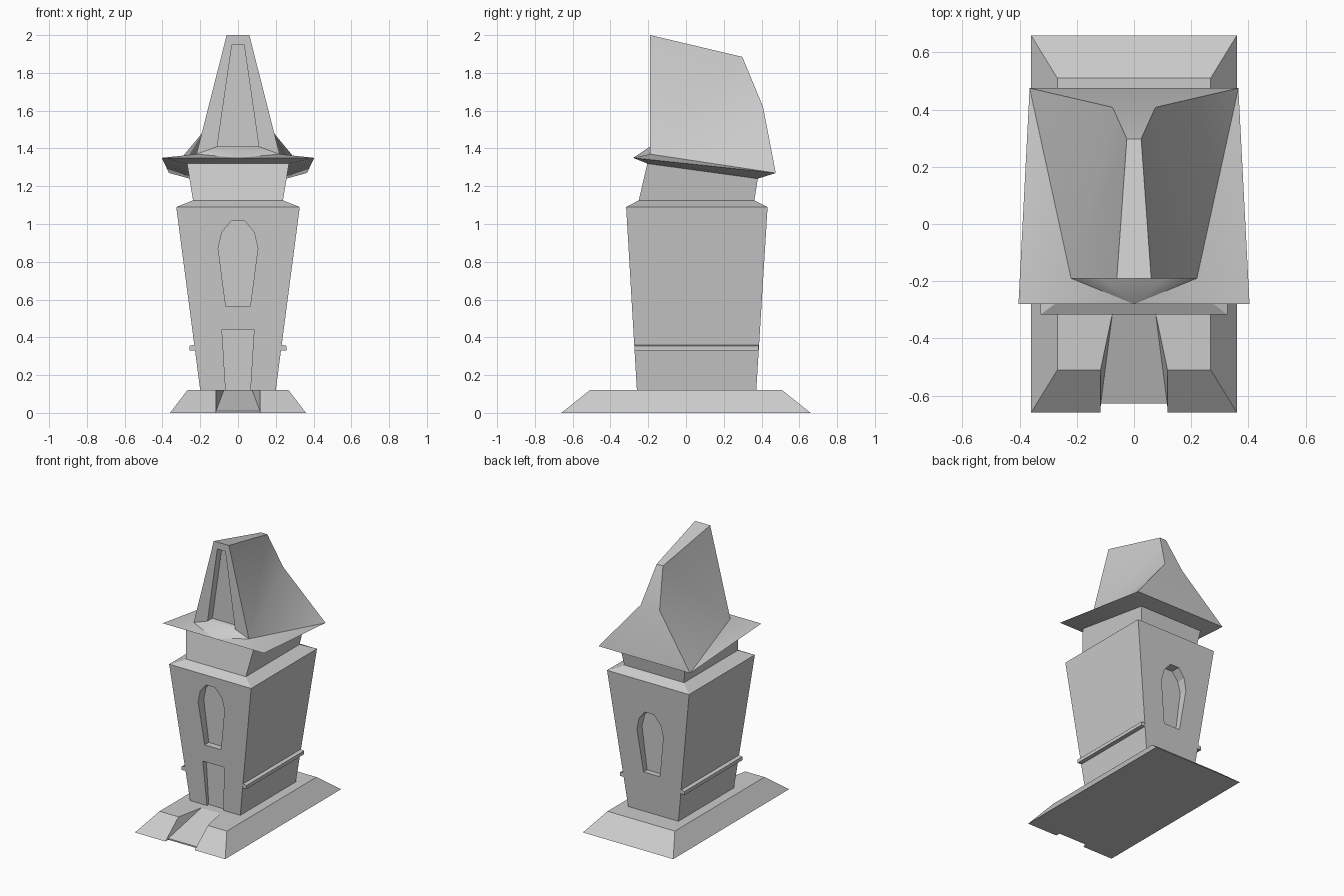
import bpy
import bmesh

default_cube = bpy.data.objects.get("Cube")
if default_cube:
    bpy.data.objects.remove(default_cube, do_unlink=True)

stone = bpy.data.materials.new("plain_grey")
stone.use_nodes = True
GREY = (0.6, 0.6, 0.6, 1)
stone.diffuse_color = GREY
stone.node_tree.nodes["Principled BSDF"].inputs["Base Color"].default_value = GREY


def finish(name, bm):
    bmesh.ops.remove_doubles(bm, verts=bm.verts, dist=0.0001)
    bmesh.ops.recalc_face_normals(bm, faces=bm.faces)
    mesh = bpy.data.meshes.new(name)
    bm.to_mesh(mesh)
    bm.free()
    mesh.materials.append(stone)
    obj = bpy.data.objects.new(name, mesh)
    bpy.context.collection.objects.link(obj)
    return obj


def symmetric(name, points, sides, middles):
    """Capital letters are points at +x, small letters their mirror images.
    Side faces are built twice, middle faces span both halves."""
    bm = bmesh.new()
    verts = {}
    for key, (x, y, z) in points.items():
        verts[key] = bm.verts.new((x, y, z))
        verts[key.lower()] = bm.verts.new((-x, y, z)) if x else verts[key]
    faces = sides.split()
    for face in faces + [f.swapcase() for f in faces] + middles.split():
        bm.faces.new([verts[k] for k in face])
    return finish(name, bm)


def prism(name, half_profile, y0, y1):
    """Extrude a mirrored (x, z) outline from y0 to y1."""
    outline = half_profile + [(-x, z) for x, z in reversed(half_profile)]
    bm = bmesh.new()
    face = bm.faces.new([bm.verts.new((x, y0, z)) for x, z in outline])
    out = bmesh.ops.extrude_face_region(bm, geom=[face])["geom"]
    bmesh.ops.translate(bm, vec=(0, y1 - y0, 0),
                        verts=[v for v in out if isinstance(v, bmesh.types.BMVert)])
    return finish(name, bm)


def carve(target, cutter):
    mod = target.modifiers.new("recess", "BOOLEAN")
    mod.operation = "DIFFERENCE"
    mod.solver = "EXACT"
    mod.object = cutter
    bpy.context.view_layer.update()
    deps = bpy.context.evaluated_depsgraph_get()
    mesh = bpy.data.meshes.new_from_object(target.evaluated_get(deps))
    target.modifiers.clear()
    target.data = mesh
    bpy.data.objects.remove(cutter, do_unlink=True)


# Sloped plinth with an entrance ramp sunk into its front
symmetric("plinth", {
    "A": (0.36, -0.66, 0), "B": (0.36, 0.66, 0),
    "C": (0.268, 0.51, 0.12), "D": (0.268, -0.51, 0.12),
    "E": (0.117, -0.51, 0.12), "F": (0.117, -0.66, 0),
    "G": (0.075, -0.31, 0.12), "H": (0.116, -0.627, 0.01),
    "I": (0.116, -0.627, 0),
}, "ABCD ADEF EGHF FHI", "GHhg HIih CDEGgedc BCcb AFIifabB")

# Tapered tower, chamfered shoulder and flared neck
tower = symmetric("tower", {
    "A": (0.2, -0.26, 0.12), "B": (0.2, 0.372, 0.12),
    "C": (0.327, 0.432, 1.09), "D": (0.327, -0.317, 1.09),
    "E": (0.238, -0.25, 1.125), "F": (0.238, 0.362, 1.125),
    "G": (0.27, -0.205, 1.32), "H": (0.255, 0.38, 1.24),
}, "ABCD DCFE EFHG", "ADda DEed EGge BCcb CFfc FHhf GHhg ABba")

# Arched niches, the back one set lower, and the doorway
arch = [(0.065, 0), (0.105, 0.305), (0.085, 0.39), (0.035, 0.45)]
for name, z, y0, y1 in (("front_niche_cutter", 0.567, -0.5, -0.24),
                        ("back_niche_cutter", 0.412, 0.35, 0.6)):
    carve(tower, prism(name, [(x, h + z) for x, h in arch], y0, y1))
carve(tower, prism("door_cutter", [(0.064, 0.1), (0.085, 0.442)], -0.5, -0.24))

# Narrow ledges along both sides, their tops sloping outward
for name, s in (("left_ledge", 1), ("right_ledge", -1)):
    bm = bmesh.new()
    bmesh.ops.create_cube(bm, size=1)
    for v in bm.verts:
        inner, top = v.co.x < 0, v.co.z > 0
        v.co = (s * (0.2 if inner else 0.258),
                -0.272 if v.co.y < 0 else 0.384,
                (0.365 if inner else 0.355) if top else 0.33)
    finish(name, bm)

# Tilted roof: eaves, front sill, leaning gable recess, swept sides and back
roof = symmetric("roof", {
    "A": (0.404, -0.28, 1.35), "B": (0.365, 0.475, 1.27),
    "C": (0.27, -0.205, 1.32), "D": (0.255, 0.38, 1.24),
    "E": (0.22, -0.19, 1.37), "F": (0.06, -0.19, 2.0),
    "G": (0.025, 0.298, 1.885), "H": (0.075, 0.408, 1.62),
    "I": (0.11, -0.19, 1.41), "J": (0.032, -0.19, 1.95),
    "K": (0.032, -0.135, 1.95), "L": (0.11, -0.135, 1.41),
    "M": (0, -0.28, 1.35),
}, "ABE EBH EHG EGF MAE MEI EFJI IJKL ACDB",
    "MIi FfjJ LKkl JjkK ILli FGgf GHhg HBbh ACcaM BDdb CDdc")
bpy.ops.object.select_all(action="DESELECT")
roof.select_set(True)
bpy.context.view_layer.objects.active = roof
bpy.ops.object.shade_smooth_by_angle(angle=0.6)
